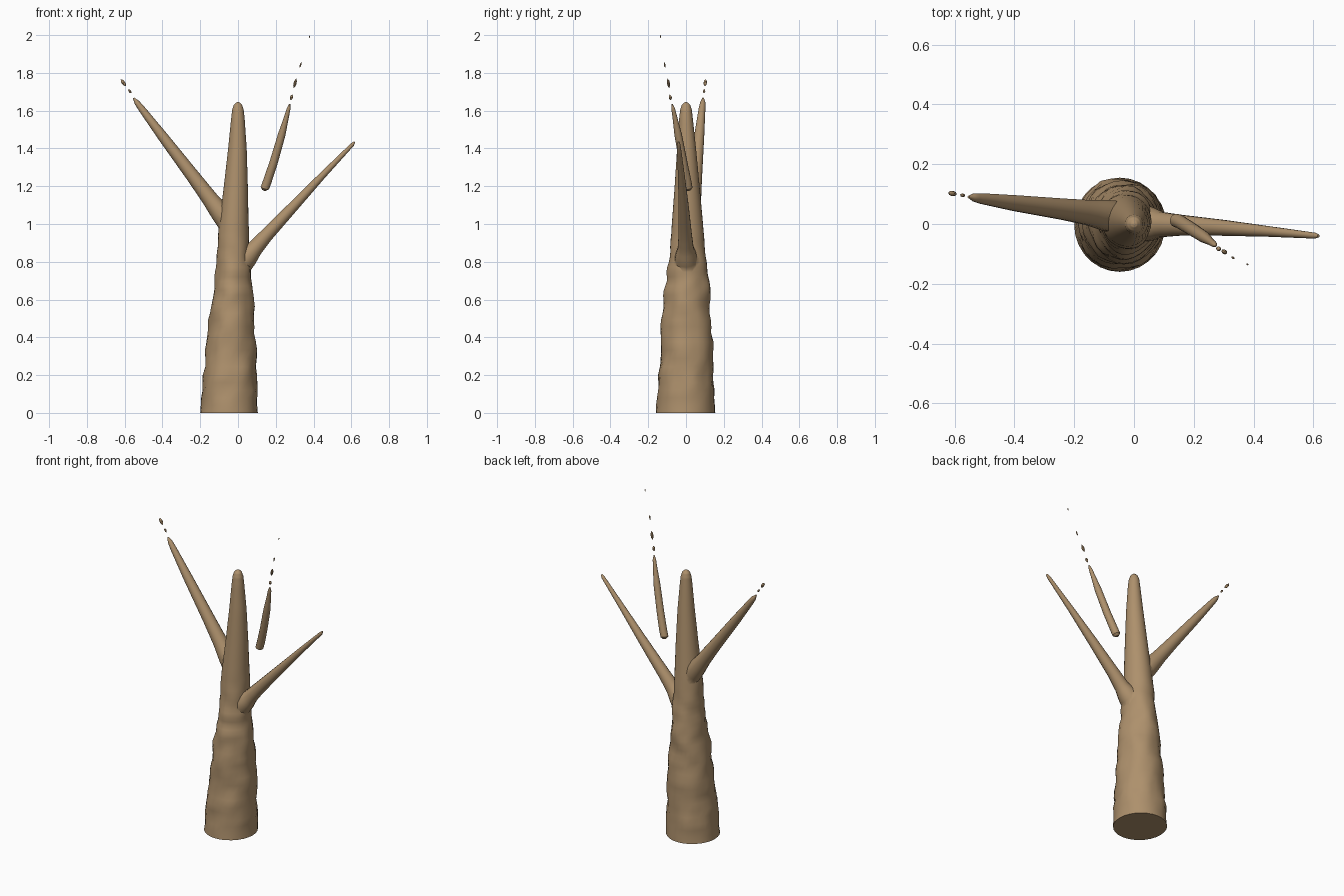
import bpy, bmesh, math
from mathutils import Vector, noise

if "Cube" in bpy.data.objects:
    bpy.data.objects.remove(bpy.data.objects["Cube"])

bark = bpy.data.materials.new("bark")
bark.diffuse_color = (0.42, 0.28, 0.15, 1)
bark.use_nodes = True
bark.node_tree.nodes["Principled BSDF"].inputs["Base Color"].default_value = bark.diffuse_color


def tube(name, stations, axis, sides, sub=4, rough=0.0):
    """Smooth lofted limb. Each station is (x, y, z, rx, ry); rings are square to axis."""
    axis = Vector(axis).normalized()
    u = Vector((1, 0, 0)) if axis.z > 0.999 else axis.cross(Vector((0, 1, 0))).normalized()
    v = axis.cross(u)
    rows = []
    for a, b in zip(stations, stations[1:]):
        rows += [[p + (q - p) * i / sub for p, q in zip(a, b)] for i in range(sub)]
    rows.append(stations[-1])
    bm = bmesh.new()
    rings = []
    for x, y, z, rx, ry in rows:
        ring = []
        for k in range(sides):
            t = 2 * math.pi * k / sides
            d = u * math.cos(t) * rx + v * math.sin(t) * ry
            p = Vector((x, y, z)) + d
            fade = max(0.0, min(1.0, (1.0 - z) * 4, z * 8))
            p += d.normalized() * noise.noise(p * 13) * rough * fade
            ring.append(bm.verts.new(p))
        rings.append(ring)
    for a, b in zip(rings, rings[1:]):
        for k in range(sides):
            n = (k + 1) % sides
            bm.faces.new((a[k], a[n], b[n], b[k]))
    bm.faces.new(rings[0][::-1])
    bm.faces.new(rings[-1])
    bmesh.ops.recalc_face_normals(bm, faces=bm.faces)
    me = bpy.data.meshes.new(name)
    bm.to_mesh(me)
    bm.free()
    me.materials.append(bark)
    ob = bpy.data.objects.new(name, me)
    bpy.context.collection.objects.link(ob)
    return ob


def limb(name, points, sides=14, sub=3):
    """Round limb from (x, y, z, r) points."""
    axis = Vector(points[-1][:3]) - Vector(points[0][:3])
    return tube(name, [(x, y, z, r, r) for x, y, z, r in points], axis, sides, sub)


def smooth(ob, angle=40):
    bpy.ops.object.select_all(action='DESELECT')
    ob.select_set(True)
    bpy.context.view_layer.objects.active = ob
    bpy.ops.object.shade_smooth_by_angle(angle=math.radians(angle))


# Trunk: (z, left, right, front, back) read off the silhouettes
profile = [
    (0.0, -0.20, 0.105, -0.16, 0.155), (0.2, -0.183, 0.10, -0.143, 0.147),
    (0.42, -0.162, 0.092, -0.13, 0.14), (0.6, -0.138, 0.083, -0.118, 0.127),
    (0.72, -0.12, 0.07, -0.10, 0.117), (0.85, -0.112, 0.062, -0.085, 0.105),
    (1.0, -0.10, 0.056, -0.075, 0.09), (1.2, -0.075, 0.052, -0.06, 0.072),
    (1.4, -0.052, 0.046, -0.047, 0.053), (1.56, -0.036, 0.035, -0.036, 0.036),
    (1.605, -0.031, 0.030, -0.031, 0.031), (1.63, -0.023, 0.022, -0.023, 0.023),
    (1.642, -0.011, 0.011, -0.011, 0.011), (1.645, -0.003, 0.003, -0.003, 0.003)]
trunk = tube("trunk", [((l + r) / 2, (f + b) / 2, z, (r - l) / 2, (b - f) / 2)
                       for z, l, r, f, b in profile], (0, 0, 1), 28, 5, 0.014)

# Side branches, flared where they meet the trunk
left = limb("left_branch", [
    (-0.03, 0.02, 0.97, 0.055), (-0.09, 0.028, 1.055, 0.053), (-0.15, 0.038, 1.135, 0.043),
    (-0.24, 0.05, 1.255, 0.036), (-0.40, 0.07, 1.465, 0.027),
    (-0.51, 0.085, 1.61, 0.018), (-0.535, 0.089, 1.643, 0.014), (-0.553, 0.091, 1.667, 0.004)])
right = limb("right_branch", [
    (0.0, 0.005, 0.78, 0.07), (0.05, 0.0, 0.83, 0.058), (0.09, -0.002, 0.872, 0.043),
    (0.15, -0.004, 0.94, 0.036), (0.30, -0.013, 1.10, 0.027),
    (0.45, -0.025, 1.26, 0.018), (0.605, -0.039, 1.42, 0.010), (0.617, -0.04, 1.434, 0.005)])

# Fuse the branches into the trunk
for branch in (left, right):
    mod = trunk.modifiers.new("join", 'BOOLEAN')
    mod.operation = 'UNION'
    mod.solver = 'EXACT'
    mod.object = branch
    bpy.context.view_layer.objects.active = trunk
    bpy.ops.object.modifier_apply(modifier=mod.name)
    bpy.data.objects.remove(branch)
smooth(trunk)

# Loose upper branch
smooth(limb("loose_branch", [
    (0.138, 0.015, 1.178, 0.010), (0.142, 0.012, 1.19, 0.023), (0.155, 0.006, 1.225, 0.023),
    (0.19, -0.015, 1.33, 0.022), (0.232, -0.042, 1.475, 0.020),
    (0.255, -0.058, 1.56, 0.013), (0.268, -0.068, 1.61, 0.010), (0.274, -0.073, 1.635, 0.003)]))

# Broken slivers beyond the branch ends: centre, half length, radius
loose_dir = Vector((0.27, -0.17, 1.0)).normalized()
left_dir = Vector((-0.55, 0.09, 0.75)).normalized()
slivers = [((0.283, -0.083, 1.67), 0.015, 0.008, loose_dir),
           ((0.302, -0.093, 1.745), 0.025, 0.008, loose_dir),
           ((0.331, -0.113, 1.842), 0.015, 0.004, loose_dir),
           ((0.379, -0.135, 1.992), 0.008, 0.003, loose_dir),
           ((-0.573, 0.096, 1.703), 0.013, 0.006, left_dir),
           ((-0.607, 0.102, 1.748), 0.022, 0.009, left_dir)]
for i, (c, h, r, d) in enumerate(slivers):
    pts = [(*(Vector(c) + d * h * t), r * s)
           for t, s in ((-1, 0.15), (-0.5, 0.85), (0, 1), (0.5, 0.85), (1, 0.15))]
    smooth(limb(f"sliver_{i + 1}", pts, 8, 1))
